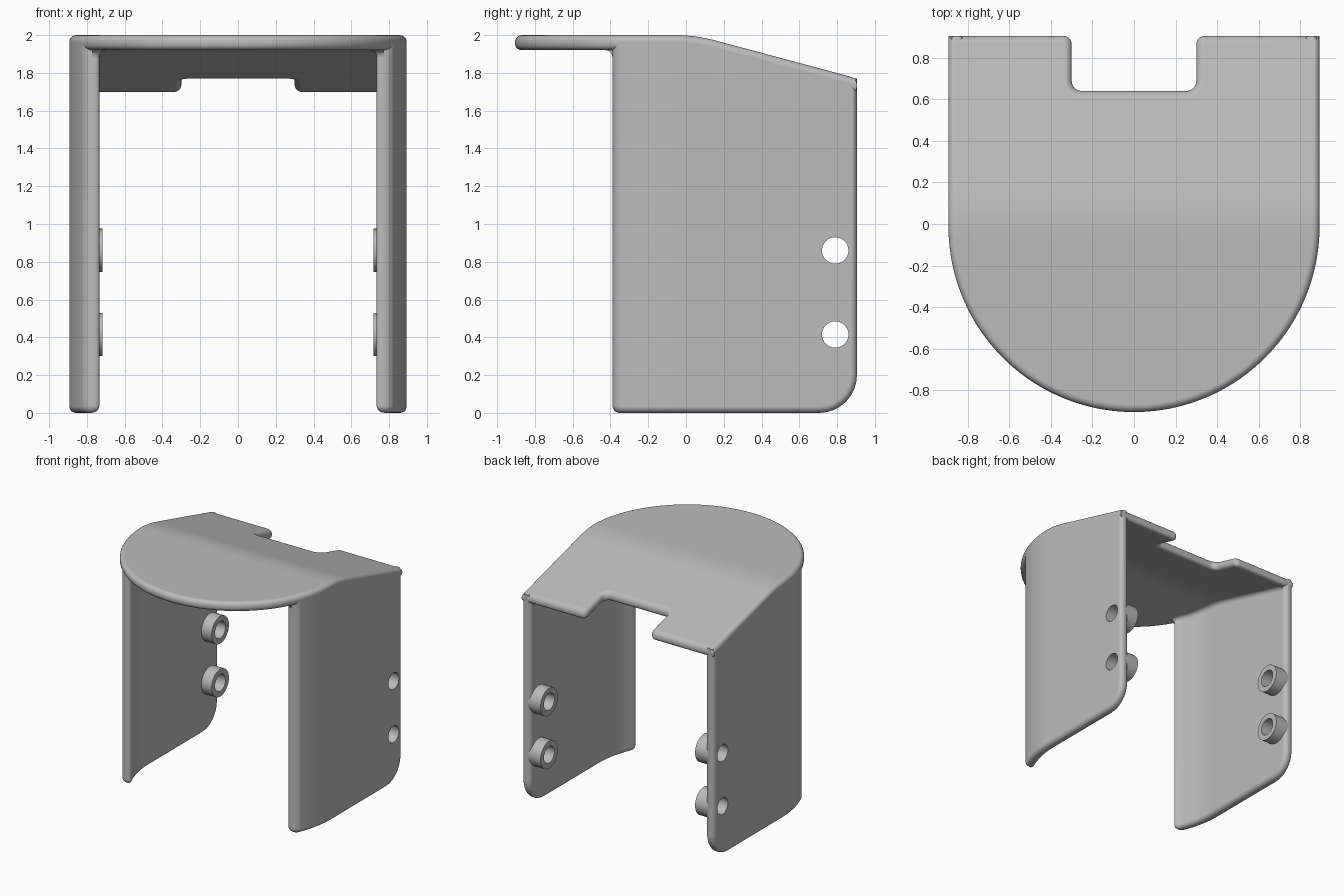
import bpy, bmesh
from math import sin, cos, pi, sqrt
from mathutils import Vector

R, YC, BACK, CUT = 0.893, -0.012, 0.905, -0.39   # footprint radius, arc centre, back and front wall limits
T, ROUND, FILLET = 0.08, 0.035, 0.035            # shell thickness, rim rounding, inner fillet
BEND_A, BEND_B, SLOPE = -0.06, 0.16, 0.268       # where the roof bends and how steeply it falls
STEPS = 5

cube = bpy.data.objects.get("Cube")
if cube:
    bpy.data.objects.remove(cube)

grey = bpy.data.materials.new("plain grey")
grey.use_nodes = True
grey.diffuse_color = (0.5, 0.5, 0.5, 1)
grey.node_tree.nodes["Principled BSDF"].inputs["Base Color"].default_value = (0.5, 0.5, 0.5, 1)


def roof(y):
    """Height of the roof surface."""
    if y <= BEND_A:
        return 2.0
    if y <= BEND_B:
        return 2 - SLOPE * (y - BEND_A) ** 2 / (2 * (BEND_B - BEND_A))
    return 2 - SLOPE * (y - (BEND_A + BEND_B) / 2)


def wall_x(y, depth):
    return sqrt((R - depth) ** 2 - min(0, y - YC) ** 2)


def loft(rings, loop=False):
    """Skin closed rings of points; cap both ends unless looped."""
    bm = bmesh.new()
    vs = [[bm.verts.new(p) for p in ring] for ring in rings]
    n = len(vs[0])
    for a, b in zip(vs, vs[1:] + vs[:1] if loop else vs[1:]):
        for i in range(n):
            j = (i + 1) % n
            bm.faces.new((a[i], a[j], b[j], b[i]))
    if not loop:
        bm.faces.new(vs[0])
        bm.faces.new(vs[-1])
    return bm


def finish(bm, name):
    bmesh.ops.recalc_face_normals(bm, faces=bm.faces)
    mesh = bpy.data.meshes.new(name)
    bm.to_mesh(mesh)
    bm.free()
    mesh.materials.append(grey)
    ob = bpy.data.objects.new(name, mesh)
    bpy.context.collection.objects.link(ob)
    return ob


def activate(ob):
    bpy.ops.object.select_all(action='DESELECT')
    ob.select_set(True)
    bpy.context.view_layer.objects.active = ob


def smooth(ob):
    activate(ob)
    bpy.ops.object.shade_smooth_by_angle(angle=pi / 6)
    mod = ob.modifiers.new("even shading", 'WEIGHTED_NORMAL')
    mod.keep_sharp = True


def rounded(corners):
    """Outline from (x, y, radius) corners, each rounded by an arc."""
    out = []
    for i, (x, y, r) in enumerate(corners):
        p = Vector((x, y))
        if r == 0:
            out.append(p)
            continue
        a = (Vector(corners[i - 1][:2]) - p).normalized()
        b = (Vector(corners[(i + 1) % len(corners)][:2]) - p).normalized()
        centre = p + (a + b) * r
        for k in range(9):
            t = k * pi / 16
            out.append(centre - b * r * cos(t) - a * r * sin(t))
    return out


def inset(pts, d):
    """Move a counter-clockwise outline inwards by d."""
    out = []
    for i, p in enumerate(pts):
        e1 = (p - pts[i - 1]).normalized()
        e2 = (pts[(i + 1) % len(pts)] - p).normalized()
        n1, n2 = Vector((-e1.y, e1.x)), Vector((-e2.y, e2.x))
        out.append(p + (n1 + n2) * d / (1 + n1.dot(n2)))
    return out


def round_plate(outline, axis, cuts, warp):
    """Plate with rounded rims, sliced along one axis and then bent by warp."""
    arc = [(ROUND * (1 - sin(k * pi / 2 / STEPS)), ROUND * (1 - cos(k * pi / 2 / STEPS)))
           for k in range(STEPS + 1)]
    layers = arc + [(i, T - d) for i, d in reversed(arc)]
    bm = loft([[(p.x, p.y, d) for p in inset(outline, i)] for i, d in layers])
    normal = Vector((axis == 0, axis == 1, 0))
    for c in cuts:
        bmesh.ops.bisect_plane(bm, geom=bm.verts[:] + bm.edges[:] + bm.faces[:], dist=1e-5,
                               plane_co=normal * c, plane_no=normal)
    for v in bm.verts:
        v.co = warp(*v.co)
    return bm


bends = [BEND_A + (BEND_B - BEND_A) * k / 10 for k in range(11)]

# Roof plate with half-round front and a notch at the back
SEG = 96
front = [(R * cos(pi + pi * k / SEG), YC + R * sin(pi + pi * k / SEG), 0) for k in range(SEG + 1)]
notch = [(0.3, BACK, 0.04), (0.3, 0.64, 0.05), (-0.3, 0.64, 0.05), (-0.3, BACK, 0.04)]
outline = rounded(front + [(R, BACK, 0)] + notch + [(-R, BACK, 0)])
smooth(finish(round_plate(outline, 1, bends, lambda x, y, d: (x, y, roof(y) - d)), "roof_plate"))

# Side wall outline, its top following the roof
top = [(y, roof(y) - 0.002, 0) for y in [BACK] + bends[::-1] + [CUT]]
wall_outline = rounded([(CUT, 0, 0.04), (BACK, 0, 0.2)] + top)
curve = [YC - R * sin(k * pi / SEG) for k in range(14)]
wall_cuts = bends + [y for y in curve if y > CUT + 0.003]

HOLES, HOLE_Y, HOLE_R, BOSS_R = (0.86, 0.415), 0.79, 0.07, 0.115


def circle(x, r, z):
    return [(x, HOLE_Y + r * cos(k * pi / 24), z + r * sin(k * pi / 24)) for k in range(48)]


def fillet_rings(side):
    """Concave strip under the roof, along the wall and around its front end."""
    path = []
    count = 50
    start, end = BACK - ROUND, CUT + ROUND
    for k in range(count):
        y = start + (end - start) * k / count
        x = wall_x(y, T)
        path.append((Vector((x, y)), Vector((-x, -min(0, y - YC))).normalized()))
    inward = path[-1][1]
    for k in range(STEPS + 1):
        a = k * pi / 2 / STEPS
        y = CUT + ROUND * (1 - sin(a))
        n = (inward * cos(a) + Vector((0, -1)) * sin(a)).normalized()
        path.append((Vector((wall_x(y, T - ROUND * (1 - cos(a))), y)), n))
    path.append((Vector((wall_x(CUT, ROUND), CUT)), Vector((0, -1))))
    rings = []
    for p, n in path:
        ring = []
        for k in range(STEPS + 1):
            a = k * pi / 2 / STEPS
            q = p + n * FILLET * (1 - sin(a))
            ring.append((side * q.x, q.y, roof(q.y) - T - FILLET * (1 - cos(a))))
        q = p - n * 0.01
        ring.append((side * q.x, q.y, roof(q.y) - T + 0.01))
        rings.append(ring)
    return rings


for side, label in ((1, "left"), (-1, "right")):
    # Wall with screw holes cut through
    wall = finish(round_plate(wall_outline, 0, wall_cuts,
                              lambda y, z, d: (side * wall_x(y, d), y, z)), label + "_wall")
    for z in HOLES:
        cutter = finish(loft([circle(side * x, HOLE_R, z) for x in (0.7, 1.0)]), "hole_cutter")
        cutter.hide_render = True
        activate(wall)
        mod = wall.modifiers.new("hole", 'BOOLEAN')
        mod.operation, mod.object, mod.solver = 'DIFFERENCE', cutter, 'EXACT'
        bpy.ops.object.modifier_apply(modifier=mod.name)
        bpy.data.objects.remove(cutter)
    smooth(wall)

    # Inner fillet between wall and roof
    smooth(finish(loft(fillet_rings(side)), label + "_fillet"))

    # Ring bosses on the inner face
    for z, place in zip(HOLES, ("upper", "lower")):
        section = ((0.718, HOLE_R), (0.718, BOSS_R), (0.85, BOSS_R), (0.85, HOLE_R))
        rings = [circle(side * x, r, z) for x, r in section]
        smooth(finish(loft(rings, loop=True), f"{label}_{place}_boss"))
